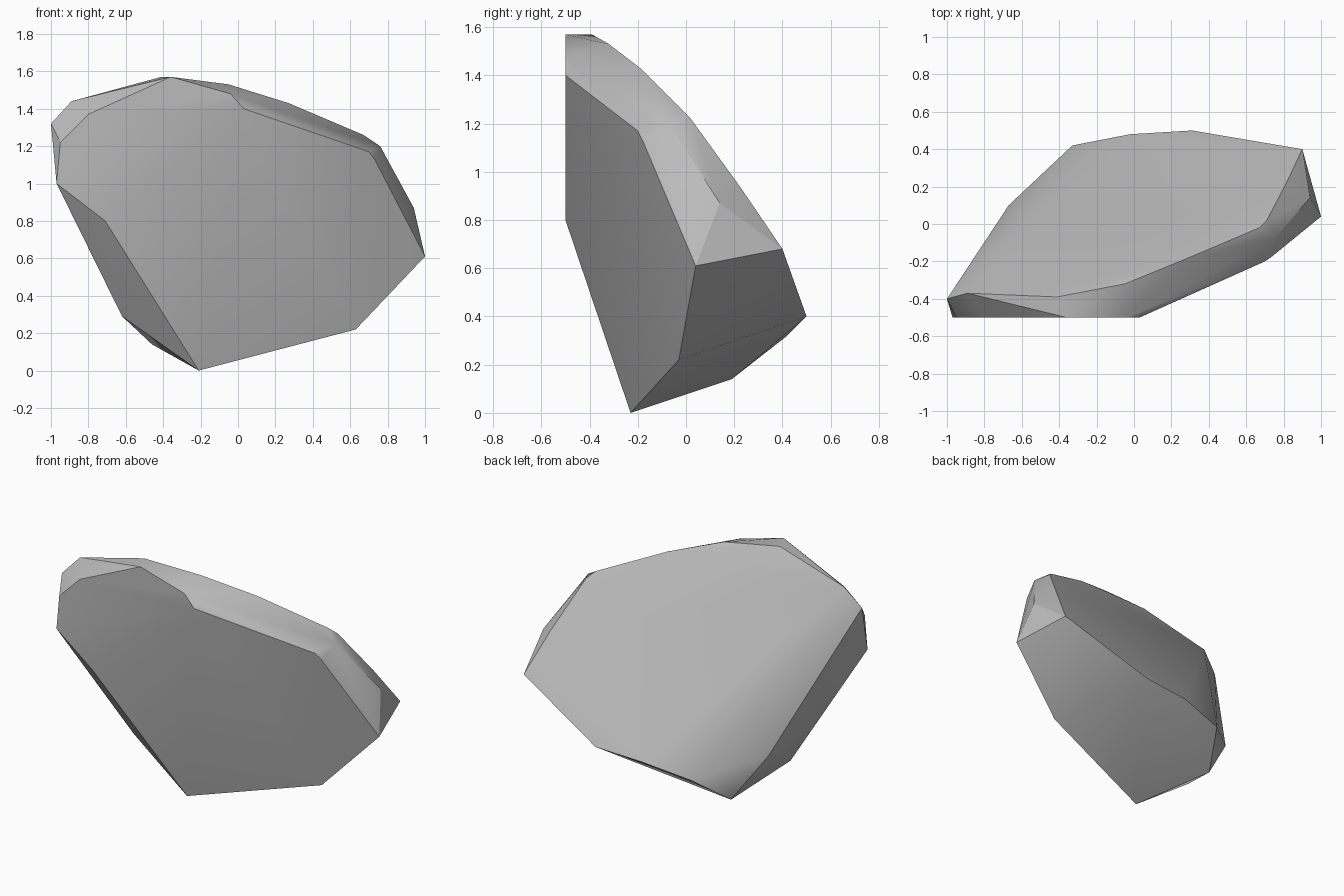
import bpy, bmesh
from math import radians

cube = bpy.data.objects.get("Cube")
if cube:
    bpy.data.objects.remove(cube, do_unlink=True)

# Stone colour
stone = bpy.data.materials.new("grey stone")
stone.use_nodes = True
grey = (0.5, 0.5, 0.5, 1)
stone.diffuse_color = grey
stone.node_tree.nodes["Principled BSDF"].inputs["Base Color"].default_value = grey

# Corners of the rock, by region
FRONT_Y = -0.5
front_flat = [(x, FRONT_Y, z) for x, z in (
    (-0.97, 1.0), (-0.95, 1.22), (-0.8, 1.37), (-0.36, 1.57),
    (-0.04, 1.48), (0.03, 1.4), (-0.71, 0.8))]
top_ridge = [(-1, -0.4, 1.32), (-0.89, -0.37, 1.44), (-0.41, -0.39, 1.57),
             (-0.05, -0.32, 1.53), (0.27, -0.19, 1.43), (0.67, -0.02, 1.26),
             (0.71, 0.02, 1.22)]
left_end = [(0.7, -0.2, 1.17), (0.73, -0.18, 1.13), (0.76, -0.07, 1.2),
            (0.94, 0.14, 0.87), (1, 0.04, 0.61), (0.82, 0.23, 0.93),
            (0.9, 0.4, 0.68)]
underside = [(0.63, -0.03, 0.22), (-0.21, -0.23, 0), (-0.46, 0.19, 0.14),
             (-0.62, -0.2, 0.29), (-0.67, 0.1, 0.45), (-0.33, 0.42, 0.32),
             (-0.02, 0.48, 0.38), (0.31, 0.5, 0.4)]

# Chipped convex rock
bm = bmesh.new()
for corner in front_flat + top_ridge + left_end + underside:
    bm.verts.new(corner)
bmesh.ops.convex_hull(bm, input=bm.verts)
loose = [v for v in bm.verts if not v.link_faces]
bmesh.ops.delete(bm, geom=loose, context="VERTS")
bmesh.ops.dissolve_limit(bm, angle_limit=radians(1), verts=bm.verts, edges=bm.edges)
bmesh.ops.recalc_face_normals(bm, faces=bm.faces)
mesh = bpy.data.meshes.new("rock")
bm.to_mesh(mesh)
bm.free()
mesh.materials.append(stone)
rock = bpy.data.objects.new("rock", mesh)
bpy.context.collection.objects.link(rock)

# Soft shallow edges, crisp steep ones
bpy.ops.object.select_all(action="DESELECT")
rock.select_set(True)
bpy.context.view_layer.objects.active = rock
bpy.ops.object.shade_smooth_by_angle(angle=radians(30))
